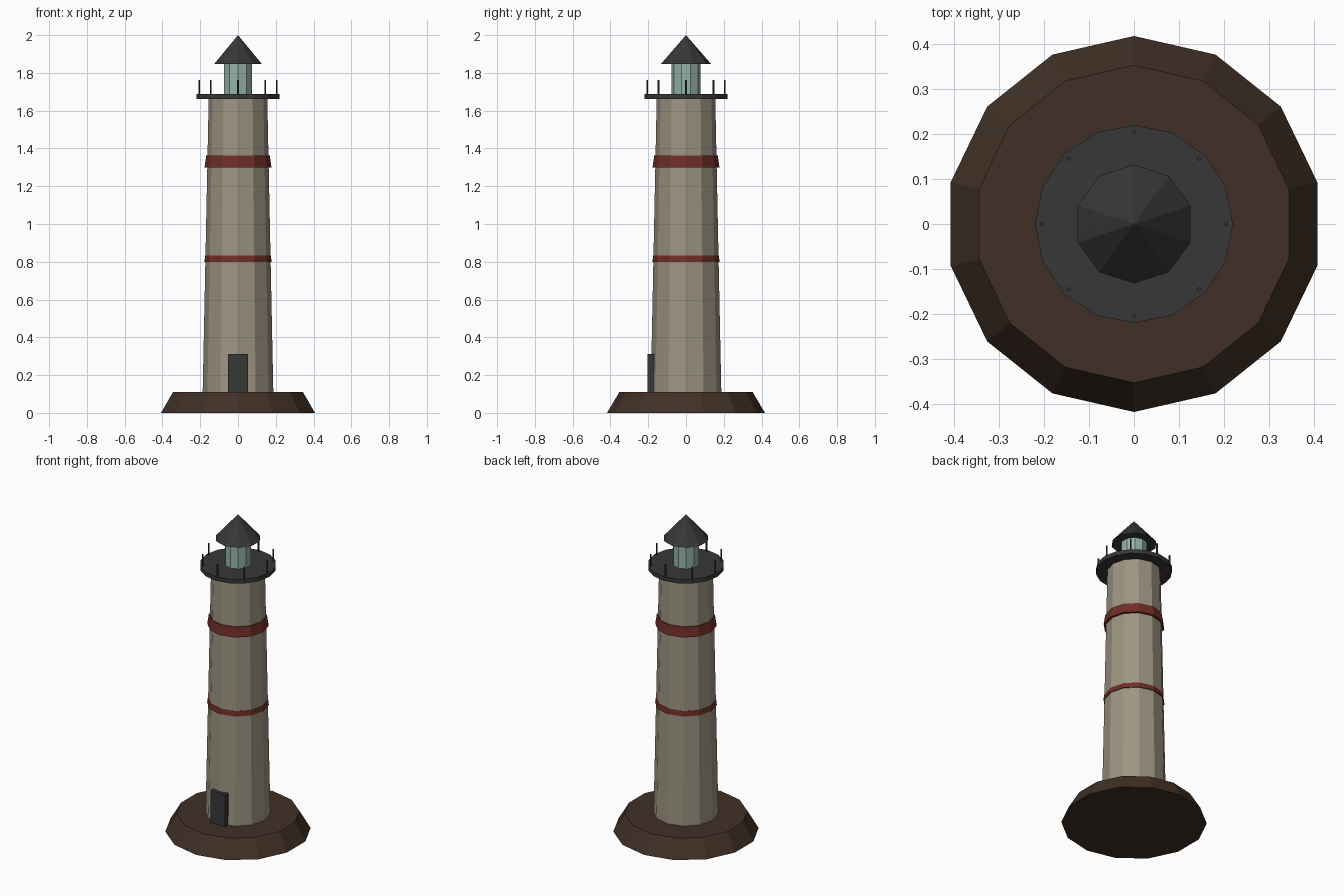
import bpy
from math import cos, sin, pi

cube = bpy.data.objects.get("Cube")
if cube:
    bpy.data.objects.remove(cube, do_unlink=True)


def material(name, rgb):
    mat = bpy.data.materials.new(name)
    mat.use_nodes = True
    colour = (*rgb, 1)
    mat.diffuse_color = colour
    mat.node_tree.nodes["Principled BSDF"].inputs["Base Color"].default_value = colour
    return mat


STONE = material("pale stone", (0.34, 0.30, 0.225))
EARTH = material("brown earth", (0.052, 0.030, 0.019))
RED = material("red paint", (0.16, 0.027, 0.019))
METAL = material("dark metal", (0.038, 0.038, 0.038))
GLASS = material("green glass", (0.30, 0.45, 0.39))


def finish(name, mat):
    obj = bpy.context.object
    obj.name = name
    obj.data.materials.append(mat)
    return obj


def frustum(name, mat, sides, r_low, r_high, z_low, z_high, x=0, y=0):
    """Flat-faced tapered prism standing between two heights."""
    bpy.ops.mesh.primitive_cone_add(
        vertices=sides, radius1=r_low, radius2=r_high, depth=z_high - z_low,
        location=(x, y, (z_low + z_high) / 2))
    return finish(name, mat)


# Ground mound and tapering tower
frustum("base_mound", EARTH, 14, 0.418, 0.353, 0, 0.11)
frustum("tower", STONE, 12, 0.187, 0.155, 0.11, 1.67)

# Painted bands around the tower
frustum("lower_band", RED, 12, 0.178, 0.174, 0.80, 0.832)
frustum("upper_band", RED, 12, 0.177, 0.168, 1.30, 1.362)

# Gallery deck, lantern room and roof
frustum("gallery_deck", METAL, 16, 0.22, 0.22, 1.662, 1.688)
frustum("lantern_room", GLASS, 10, 0.077, 0.077, 1.688, 1.848)
frustum("roof", METAL, 10, 0.132, 0, 1.848, 2.0)

# Railing posts
POSTS = 8
for i in range(POSTS):
    a = 2 * pi * i / POSTS
    frustum(f"railing_post_{i + 1}", METAL, 6, 0.005, 0.005, 1.688, 1.762,
            0.205 * cos(a), 0.205 * sin(a))

# Door at the front
bpy.ops.mesh.primitive_cube_add(size=1, location=(0, -0.183, 0.211))
door = finish("door", METAL)
door.scale = (0.104, 0.04, 0.202)
